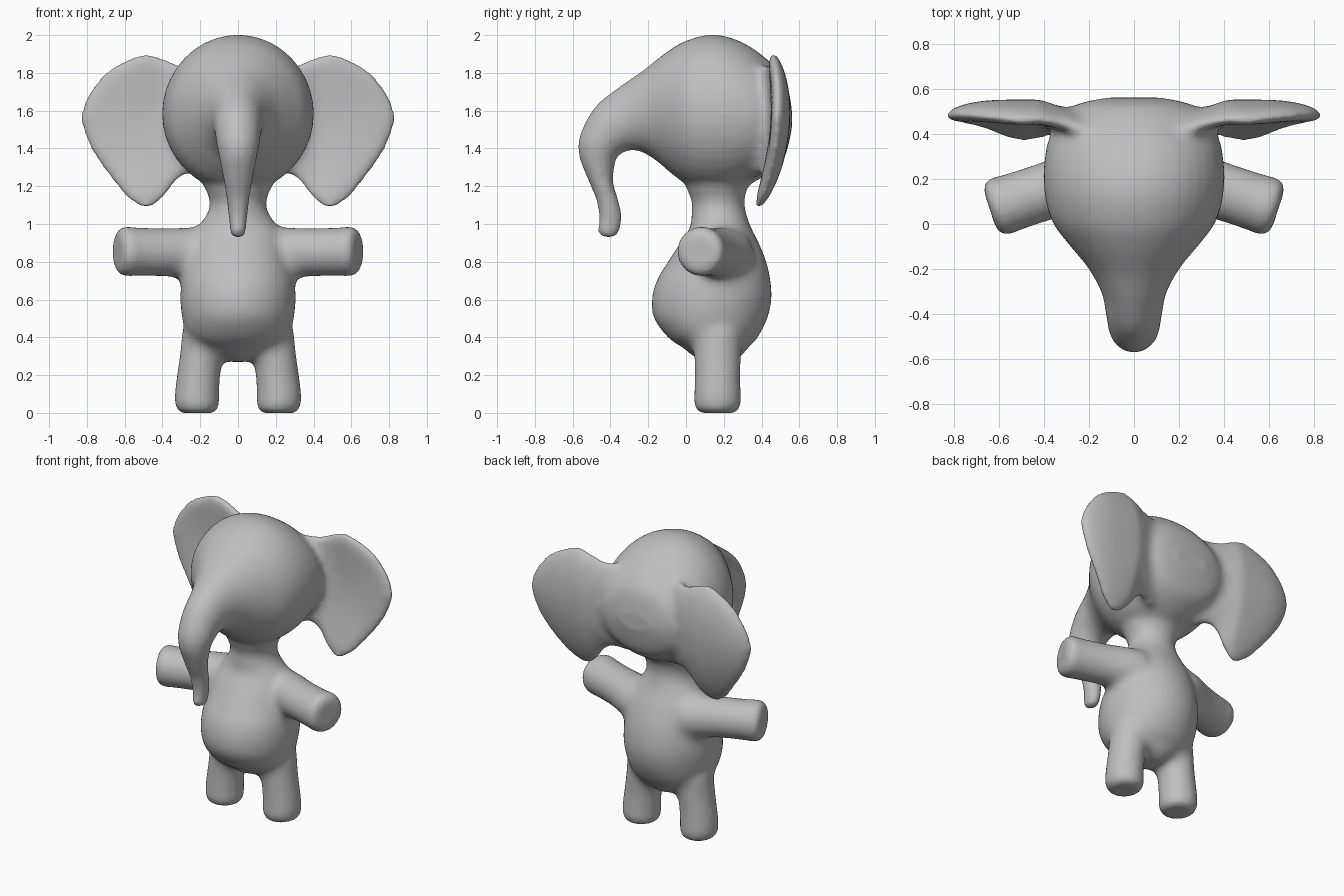
import bpy, bmesh
from math import sin, cos, pi, sqrt
from mathutils import Vector

if "Cube" in bpy.data.objects:
    bpy.data.objects.remove(bpy.data.objects["Cube"])

GREY = (0.52, 0.52, 0.52, 1)
skin = bpy.data.materials.new("soft_grey")
skin.use_nodes = True
skin.diffuse_color = GREY
skin.node_tree.nodes["Principled BSDF"].inputs["Base Color"].default_value = GREY


def spline(rows, steps, closed=False):
    """Smooth curve through rows of numbers (Catmull-Rom)."""
    rows = [Vector(r) for r in rows]
    n = len(rows)
    pick = (lambda i: rows[i % n]) if closed else (lambda i: rows[max(0, min(n - 1, i))])
    out = []
    for i in range(n if closed else n - 1):
        a, b, c, d = (pick(i + k) for k in (-1, 0, 1, 2))
        for s in range(steps):
            t = s / steps
            out.append((2 * b + (c - a) * t + (2 * a - 5 * b + 4 * c - d) * t ** 2
                        + (3 * b - a - 3 * c + d) * t ** 3) / 2)
    return out if closed else out + [rows[-1]]


def skin_rings(name, rings):
    """Closed tube through rings of points."""
    bm = bmesh.new()
    loops = [[bm.verts.new(p) for p in ring] for ring in rings]
    for a, b in zip(loops, loops[1:]):
        for i in range(len(a)):
            j = (i + 1) % len(a)
            bm.faces.new((a[i], a[j], b[j], b[i]))
    bm.faces.new(loops[0])
    bm.faces.new(loops[-1])
    bmesh.ops.recalc_face_normals(bm, faces=bm.faces)
    mesh = bpy.data.meshes.new(name)
    bm.to_mesh(mesh)
    bm.free()
    obj = bpy.data.objects.new(name, mesh)
    bpy.context.collection.objects.link(obj)
    return obj


def ellipse(centre, u, v, sides=40):
    return [centre + u * cos(2 * pi * i / sides) + v * sin(2 * pi * i / sides)
            for i in range(sides)]


X, Y, Z = Vector((1, 0, 0)), Vector((0, 1, 0)), Vector((0, 0, 1))
parts = []

# torso and neck: height, front, back, half width
torso = [(.27, .1, .24, .05), (.3, .04, .29, .14), (.34, -.01, .325, .21),
         (.4, -.095, .38, .27), (.5, -.168, .43, .295),
         (.6, -.18, .452, .305), (.7, -.155, .447, .3), (.8, -.095, .425, .28),
         (.9, -.03, .385, .26), (.98, .02, .345, .22), (1.05, .03, .32, .165),
         (1.12, .03, .31, .15), (1.2, 0, .33, .18), (1.32, -.03, .4, .25)]
parts.append(skin_rings("torso", [
    ellipse(Vector((0, (f + b) / 2, z)), X * w, Y * (b - f) / 2)
    for z, f, b, w in spline(torso, 4)]))

# head and trunk: upper y, z, lower y, z, half width
head = [(.56, 1.61, .56, 1.5, .12), (.525, 1.76, .515, 1.34, .28), (.42, 1.88, .41, 1.25, .365),
        (.28, 1.97, .28, 1.19, .397), (.14, 2.002, .14, 1.17, .397), (0, 1.97, .02, 1.2, .362),
        (-.11, 1.905, -.08, 1.27, .285), (-.23, 1.81, -.15, 1.33, .205),
        (-.36, 1.72, -.23, 1.38, .145), (-.48, 1.62, -.3, 1.39, .125),
        (-.557, 1.48, -.36, 1.36, .112), (-.567, 1.37, -.38, 1.3, .095),
        (-.525, 1.25, -.385, 1.22, .076), (-.475, 1.13, -.36, 1.13, .06),
        (-.46, 1.03, -.34, 1.04, .048), (-.465, .96, -.355, .96, .04),
        (-.44, .93, -.38, .93, .025)]
rings = []
for ty, tz, by, bz, w in spline(head, 4):
    top, low = Vector((0, ty, tz)), Vector((0, by, bz))
    rings.append(ellipse((top + low) / 2, X * w, (top - low) / 2))
parts.append(skin_rings("head_and_trunk", rings))

# legs: height, x, radius
leg = [(0, .215, .075), (.012, .215, .1), (.05, .217, .116), (.12, .216, .116),
       (.22, .205, .114), (.32, .185, .12), (.42, .165, .13), (.5, .15, .13)]
# arms: distance along the arm, height, radius
arm = [(0, .83, .15), (.08, .838, .145), (.16, .845, .135), (.26, .85, .127), (.4, .853, .127),
       (.47, .855, .13), (.505, .855, .115), (.52, .855, .08)]
# ear outline: x, z
ear = [(.15, 1.78), (.32, 1.855), (.49, 1.905), (.68, 1.83), (.805, 1.68), (.837, 1.55),
       (.785, 1.39), (.66, 1.21), (.56, 1.105), (.47, 1.075), (.39, 1.13), (.32, 1.225),
       (.25, 1.26), (.15, 1.27)]
rim = spline(ear, 5, closed=True)
middle = Vector((.48, 1.53))


def ear_ring(side, t):
    """One ring of the cupped ear; t runs from the front centre to the back centre."""
    size = max(sin(pi * t), .02)
    half = .052 * sqrt(max(0, 1 - size ** 3)) * (-1 if t < .5 else 1)
    ring = []
    for p in rim:
        x, z = middle + (p - middle) * size
        cup = (.5 - .45 * (z - 1.6) ** 2 - .35 * max(0, x - .6) ** 2
               - .3 * max(0, .42 - x))
        ring.append((side * x, cup + half, z))
    return ring


for side, word in ((1, "left"), (-1, "right")):
    parts.append(skin_rings(word + "_leg", [
        ellipse(Vector((side * x, .167, z)), X * r, Y * r * 1.05)
        for z, x, r in spline(leg, 4)]))
    along = Vector((side * .95, -.31, 0))
    across = Vector((.31, side * .95, 0))
    root = Vector((side * .145, .225, 0))
    parts.append(skin_rings(word + "_arm", [
        ellipse(root + along * d + Z * h, across * r, Z * r)
        for d, h, r in spline(arm, 4)]))
    parts.append(skin_rings(word + "_ear", [ear_ring(side, i / 28) for i in range(29)]))

# fuse all parts into one skin
bpy.ops.object.select_all(action='DESELECT')
for obj in parts:
    obj.select_set(True)
body = parts[0]
bpy.context.view_layer.objects.active = body
bpy.ops.object.join()
body.name = body.data.name = "elephant_skin"
fuse = body.modifiers.new("fuse", 'REMESH')
fuse.mode = 'VOXEL'
fuse.voxel_size = .016
soften = body.modifiers.new("soften", 'SMOOTH')
soften.factor = .5
soften.iterations = 4
for name in ("fuse", "soften"):
    bpy.ops.object.modifier_apply(modifier=name)

# find the inward creases where limbs, ears and neck meet, with a soft border
bm = bmesh.new()
bm.from_mesh(body.data)
bm.normal_update()
ring = {v for e in bm.edges if e.is_manifold and e.calc_face_angle_signed() < -.17
        for v in e.verts if v.co.y > -.1}
creases = body.vertex_groups.new(name="creases")
reached = set()
BORDER = 7
for step in range(BORDER):
    creases.add([v.index for v in ring], 1 - step / BORDER, 'REPLACE')
    reached |= ring
    ring = {e.other_vert(v) for v in ring for e in v.link_edges} - reached
bm.free()

# round those creases into fillets
fillet = body.modifiers.new("fillet", 'SMOOTH')
fillet.vertex_group = "creases"
fillet.factor = .5
fillet.iterations = 40
bpy.ops.object.modifier_apply(modifier="fillet")

body.data.materials.clear()
body.data.materials.append(skin)
bpy.ops.object.shade_smooth()
